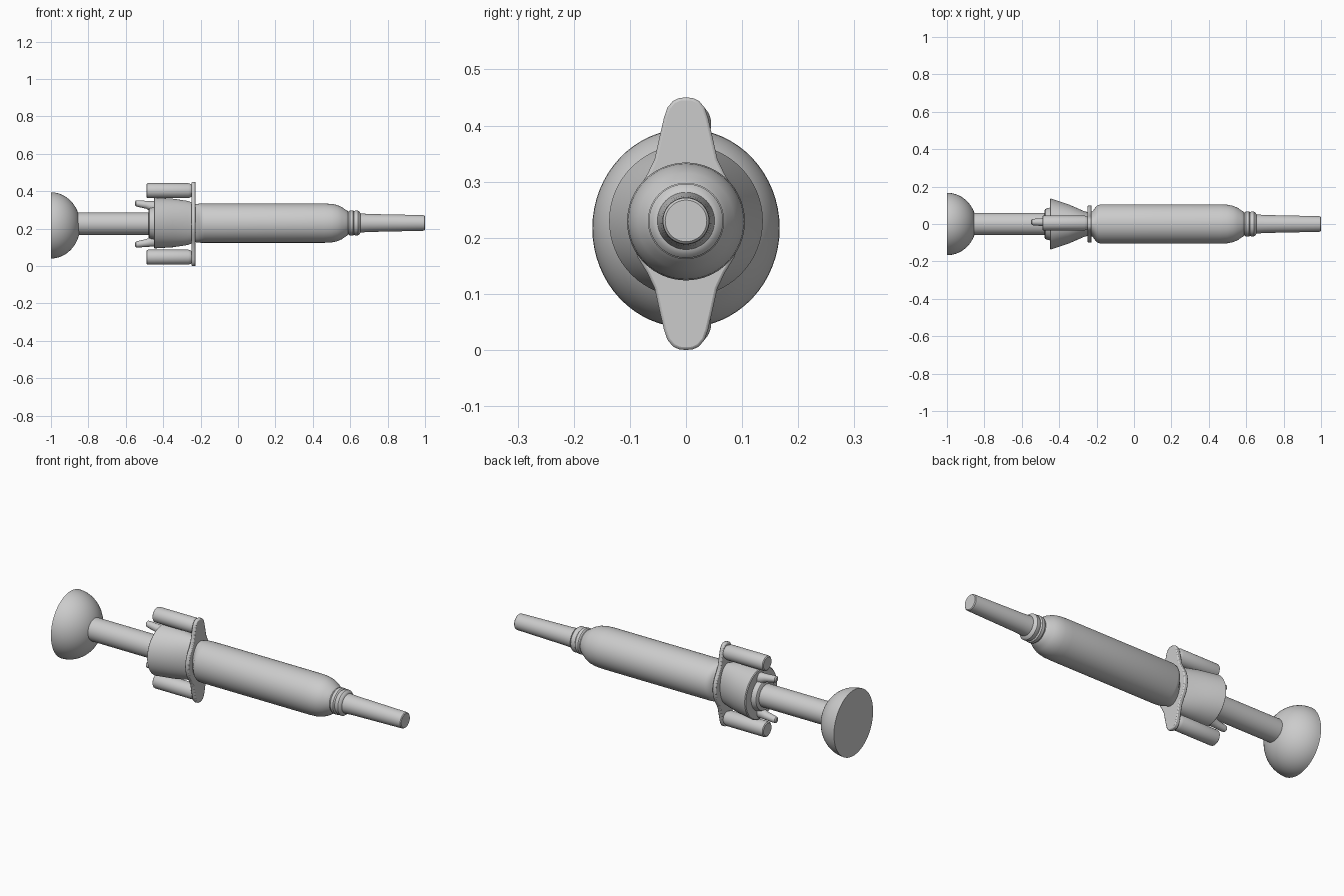
import bpy, bmesh, math

cube = bpy.data.objects.get("Cube")
if cube:
    bpy.data.objects.remove(cube, do_unlink=True)

grey = bpy.data.materials.new("plain grey")
grey.use_nodes = True
grey.diffuse_color = (0.6, 0.6, 0.6, 1)
grey.node_tree.nodes["Principled BSDF"].inputs["Base Color"].default_value = (0.6, 0.6, 0.6, 1)

AXIS = 0.228


def finish(bm, name, angle=35):
    bmesh.ops.recalc_face_normals(bm, faces=bm.faces)
    mesh = bpy.data.meshes.new(name)
    bm.to_mesh(mesh)
    bm.free()
    obj = bpy.data.objects.new(name, mesh)
    bpy.context.collection.objects.link(obj)
    mesh.materials.append(grey)
    bpy.ops.object.select_all(action='DESELECT')
    obj.select_set(True)
    bpy.context.view_layer.objects.active = obj
    bpy.ops.object.shade_smooth_by_angle(angle=math.radians(angle))
    return obj


def loft(name, sections, y=0, z=AXIS, sides=64):
    """Skin elliptical sections along x: (x, radius) or (x, y radius, z radius, z shift)."""
    bm = bmesh.new()
    rings = []
    for s in sections:
        x, ry = s[:2]
        rz = s[2] if len(s) > 2 else ry
        dz = s[3] if len(s) > 3 else 0
        turns = [math.tau * i / sides for i in range(sides)]
        rings.append([bm.verts.new((x, y + ry * math.cos(a), z + dz + rz * math.sin(a)))
                      for a in turns])
    for a, b in zip(rings, rings[1:]):
        for i in range(sides):
            j = (i + 1) % sides
            bm.faces.new((a[i], a[j], b[j], b[i]))
    bm.faces.new(rings[0])
    bm.faces.new(rings[-1])
    return finish(bm, name)


# Domed thumb pad
dome = []
for i in range(15):
    t = math.radians(i * 6)
    dome.append((-1 + 0.157 * math.sin(t), 0.167 * math.cos(t), 0.177 * math.cos(t)))
loft("thumb_pad", dome, z=0.217)

# Plunger rod
loft("plunger_rod", [(-0.88, 0.06), (-0.4, 0.06)], z=0.226)

# Cup behind the finger flange, flattening sideways towards the flange
loft("cup", [(-0.45, 0.132, 0.132), (-0.446, 0.137, 0.136), (-0.35, 0.105, 0.13),
             (-0.27, 0.07, 0.118), (-0.235, 0.06, 0.105)], z=0.23)
loft("cup_collar", [(-0.478, 0.074), (-0.474, 0.08), (-0.462, 0.084), (-0.44, 0.09)])

# Barrel with rounded shoulders
loft("barrel", [(-0.235, 0.06, 0.1), (-0.22, 0.07, 0.103), (-0.208, 0.086, 0.104),
                (-0.198, 0.098, 0.105), (-0.18, 0.105), (0.46, 0.105), (0.5, 0.103),
                (0.53, 0.097), (0.555, 0.086), (0.572, 0.074), (0.585, 0.066), (0.59, 0.06)],
     z=0.229)

# Ribbed neck
loft("neck", [(0.575, 0.062), (0.592, 0.062), (0.598, 0.068), (0.614, 0.068), (0.62, 0.062),
              (0.626, 0.066), (0.642, 0.066), (0.65, 0.06), (0.656, 0.05)], z=0.23)

# Tapered nozzle
loft("nozzle", [(0.64, 0.052), (0.7, 0.048), (0.985, 0.042), (0.996, 0.041), (1.0, 0.037)],
     z=0.23)

# Finger flange with two rounded wings
quarter = [(0.1, 0), (0.096, 0.03), (0.086, 0.06), (0.069, 0.088), (0.056, 0.115),
           (0.046, 0.16), (0.039, 0.19), (0.033, 0.207), (0.023, 0.219), (0.012, 0.224),
           (0, 0.225)]
outline = quarter + [(-y, z) for y, z in quarter[-2::-1]]
outline += [(-y, -z) for y, z in outline[1:-1]]
bm = bmesh.new()
face = bm.faces.new([bm.verts.new((-0.248, y, 0.225 + z)) for y, z in outline])
grown = bmesh.ops.extrude_face_region(bm, geom=[face])
for v in grown["geom"]:
    if isinstance(v, bmesh.types.BMVert):
        v.co.x += 0.022
flange = finish(bm, "finger_flange")
bevel = flange.modifiers.new("soft edge", 'BEVEL')
bevel.width = 0.005
bevel.segments = 2
bevel.limit_method = 'ANGLE'
bevel.angle_limit = math.radians(50)

# Finger grips and hooked prongs, above and below
for side, name in ((1, "upper"), (-1, "lower")):
    loft(name + "_grip", [(-0.49, 0.034), (-0.486, 0.039), (-0.48, 0.04), (-0.265, 0.04),
                          (-0.252, 0.035), (-0.24, 0.028)],
         y=0.005, z=0.225 + side * 0.178, sides=40)
    loft(name + "_prong", [(-0.55, 0.01, 0.01, side * 0.01), (-0.545, 0.016, 0.016, side * 0.01),
                           (-0.53, 0.018, 0.018, side * 0.008), (-0.49, 0.021, 0.021, side * 0.002),
                           (-0.47, 0.024, 0.026, side * -0.004), (-0.44, 0.03, 0.034, side * -0.012)],
         y=0.01, z=0.225 + side * 0.1, sides=32)
